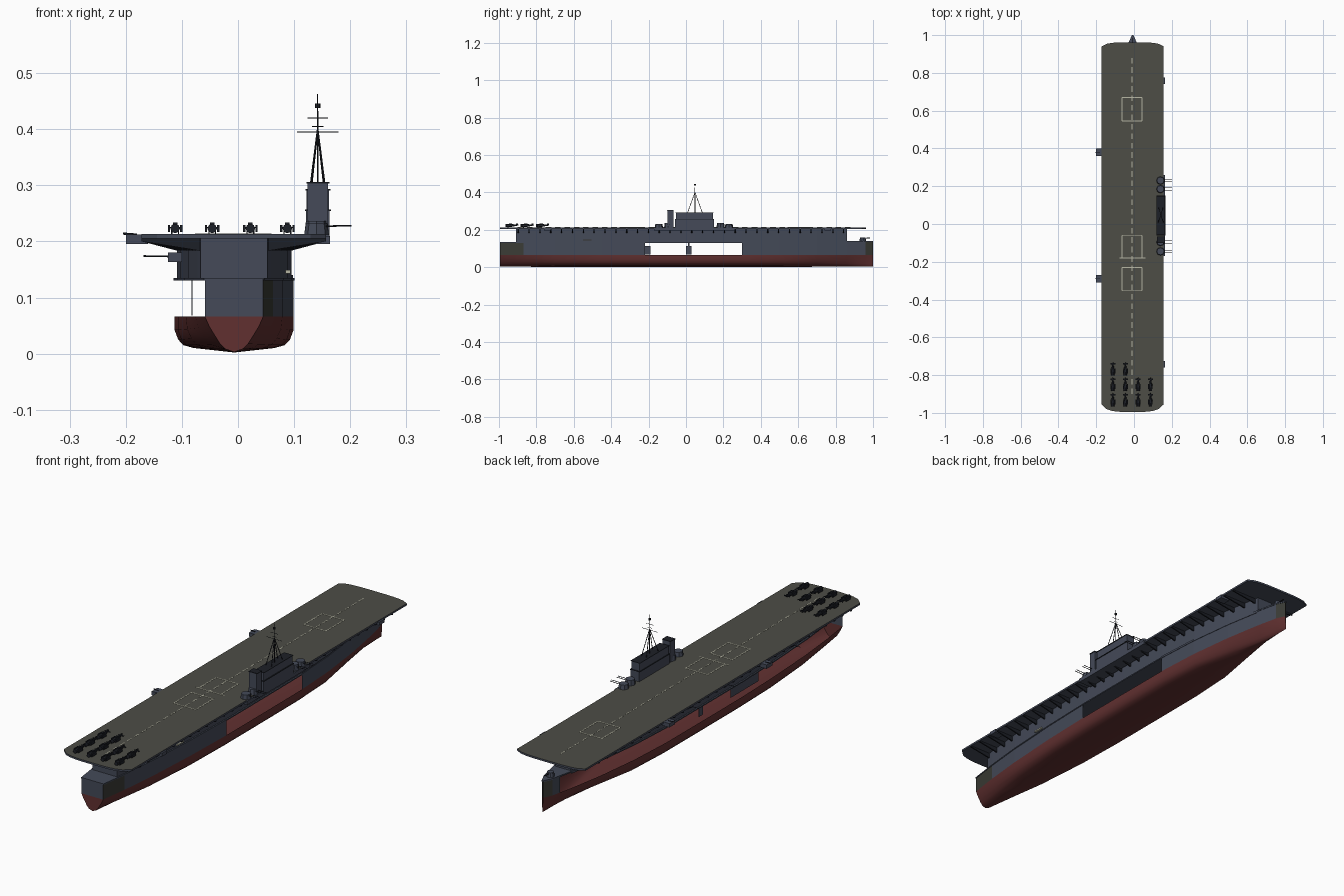
import bpy, bmesh, math
from mathutils import Vector, Matrix

cube = bpy.data.objects.get("Cube")
if cube:
    bpy.data.objects.remove(cube, do_unlink=True)

CX = -0.007          # hull centreline
DECK = 0.213         # flight deck height


def material(name, rgb):
    m = bpy.data.materials.new(name)
    m.use_nodes = True
    m.diffuse_color = (*rgb, 1)
    m.node_tree.nodes["Principled BSDF"].inputs["Base Color"].default_value = (*rgb, 1)
    return m


GREY = material("blue_grey", (0.058, 0.068, 0.098))
RED = material("hull_red", (0.12, 0.03, 0.03))
OLIVE = material("olive_grey", (0.042, 0.044, 0.036))
DECKING = material("deck_grey", (0.075, 0.075, 0.062))
DARK = material("near_black", (0.012, 0.014, 0.02))
PALE = material("pale_marking", (0.48, 0.48, 0.38))


def finish(name, bm, mats, smooth=False):
    me = bpy.data.meshes.new(name)
    bm.to_mesh(me)
    bm.free()
    for m in mats:
        me.materials.append(m)
    if smooth:
        me.shade_smooth()
        me.set_sharp_from_angle(angle=math.radians(35))
    ob = bpy.data.objects.new(name, me)
    bpy.context.collection.objects.link(ob)
    return ob


def add_box(bm, x0, x1, y0, y1, z0, z1):
    size = Matrix.Diagonal((x1 - x0, y1 - y0, z1 - z0, 1))
    mid = Matrix.Translation(((x0 + x1) / 2, (y0 + y1) / 2, (z0 + z1) / 2))
    bmesh.ops.create_cube(bm, size=1, matrix=mid @ size)


def boxes(name, mat, *dims):
    bm = bmesh.new()
    for d in dims:
        add_box(bm, *d)
    return finish(name, bm, [mat])


def add_rod(bm, a, b, r0, r1=None, sides=6):
    a, b = Vector(a), Vector(b)
    d = b - a
    m = Matrix.Translation((a + b) / 2) @ d.to_track_quat('Z', 'Y').to_matrix().to_4x4()
    bmesh.ops.create_cone(bm, cap_ends=True, segments=sides, radius1=r0,
                          radius2=r0 if r1 is None else r1, depth=d.length, matrix=m)


def add_prism(bm, outline, z0, z1):
    low = [bm.verts.new((x, y, z0)) for x, y in outline]
    high = [bm.verts.new((x, y, z1)) for x, y in outline]
    bm.faces.new(low[::-1])
    bm.faces.new(high)
    for i in range(len(low)):
        j = (i + 1) % len(low)
        bm.faces.new((low[i], low[j], high[j], high[i]))
    bmesh.ops.recalc_face_normals(bm, faces=bm.faces)


# Half-width of the hull along its length
PLAN = [(-0.995, 0.052), (-0.87, 0.069), (-0.7, 0.086), (-0.45, 0.1), (-0.22, 0.106),
        (0.05, 0.106), (0.3, 0.105), (0.5, 0.094), (0.7, 0.07), (0.86, 0.042),
        (0.96, 0.02), (1.0, 0.002)]


def half(y):
    for (ya, a), (yb, b) in zip(PLAN, PLAN[1:]):
        if y <= yb:
            return a + (b - a) * (y - ya) / (yb - ya)
    return PLAN[-1][1]


def plan_outline(y0, y1, grow=0):
    ys = [y0] + [y for y, _ in PLAN if y0 < y < y1] + [y1]
    return ([(CX + half(y) + grow, y) for y in ys]
            + [(CX - half(y) - grow, y) for y in reversed(ys)])


# Lower hull: open shell, full amidships and V-shaped at the ends
FULL = [(1, 0.066), (1, 0.042), (0.94, 0.025), (0.85, 0.015), (0.68, 0.01), (0, 0.002)]
VEE = [(1, 0.066), (0.83, 0.05), (0.62, 0.034), (0.42, 0.018), (0.24, 0.008), (0, 0.003)]
bm = bmesh.new()
rings = []
for y, w in PLAN:
    f = min(1, max(0, (w - 0.045) / 0.05))
    sec = [(a[0] * f + b[0] * (1 - f), a[1] * f + b[1] * (1 - f)) for a, b in zip(FULL, VEE)]
    sec += [(-x, z) for x, z in reversed(sec[:-1])]
    rings.append([bm.verts.new((CX + x * w, y, z)) for x, z in sec])
for r, s in zip(rings, rings[1:]):
    for i in range(len(r) - 1):
        bm.faces.new((r[i], s[i], s[i + 1], r[i + 1]))
bm.faces.new(rings[0])
bmesh.ops.recalc_face_normals(bm, faces=bm.faces)
finish("lower_hull", bm, [RED], smooth=True)


# Upper hull plating: starboard runs either side of the open bay, port at the bow
def plating(bm, side, y0, y1, top):
    ys = [y0] + [y for y, _ in PLAN if y0 < y < y1] + [y1]
    for a, b in zip(ys, ys[1:]):
        corners = ((a, 0.066), (b, 0.066), (b, top), (a, top))
        face = bm.faces.new([bm.verts.new((CX + side * half(y), y, z)) for y, z in corners])
        face.material_index = 1 if b <= -0.86 or a >= 0.95 else 0


bm = bmesh.new()
plating(bm, 1, -0.995, -0.22, 0.133)
plating(bm, 1, 0.3, 1.0, 0.14)
plating(bm, -1, 0.92, 1.0, 0.14)
w = half(-0.995)
bm.faces.new([bm.verts.new((CX + s * w, -0.995, z))
              for s, z in ((-1, 0.066), (1, 0.066), (1, 0.133), (-1, 0.133))])
finish("upper_hull_plating", bm, [GREY, OLIVE])

# Main deck, foredeck and hangar
for name, y0, y1, z0, z1, grow in (("main_deck", -0.995, 0.86, 0.13, 0.135, 0.002),
                                   ("foredeck", 0.84, 1.0, 0.135, 0.141, 0.002),
                                   ("hangar", -0.91, 0.86, 0.135, 0.206, -0.004)):
    bm = bmesh.new()
    add_prism(bm, plan_outline(y0, y1, grow), z0, z1)
    finish(name, bm, [GREY])

# Inner bay screens on the port side
boxes("bay_screens", GREY, (-0.083, -0.081, -0.38, -0.19, 0.068, 0.113),
      (-0.083, -0.081, 0.0, 0.03, 0.068, 0.113), (-0.083, -0.081, 0.01, 0.02, 0.113, 0.13))

# Flight deck with rounded ends
L, R = -0.172, 0.157
bm = bmesh.new()
outline = []
for sign, corner, bulge in ((-1, 0.955, 0.04), (1, 0.94, 0.022)):
    for i in range(13):
        t = -1 + i / 6
        x = (L + R) / 2 - sign * t * (R - L) / 2
        outline.append((x, sign * (corner + bulge * (1 - t ** 4) ** 0.7)))
add_prism(bm, outline, 0.205, DECK)
for f in bm.faces:
    f.material_index = 0 if f.normal.z > 0.5 else 1
finish("flight_deck", bm, [DECKING, GREY])

# Deck markings: centreline dashes, lift outlines and a crossing line
bm = bmesh.new()
MZ = (DECK, DECK + 0.0008)
for i in range(36):
    y = -0.9 + i * 0.05
    add_box(bm, -0.0125, -0.0085, y, y + 0.03, *MZ)
for y0, y1, h in ((0.545, 0.67, 0.053), (-0.353, -0.23, 0.053), (-0.18, -0.06, 0.053)):
    xm, t = -0.01, 0.004
    for x in (xm - h, xm + h):
        add_box(bm, x - t / 2, x + t / 2, y0, y1, *MZ)
    for y in (y0, y1):
        add_box(bm, xm - h, xm + h, y - t / 2, y + t / 2, *MZ)
add_box(bm, -0.077, 0.06, -0.182, -0.178, *MZ)
finish("deck_markings", bm, [PALE])

# Triangular brackets under the deck overhang
bm = bmesh.new()
for i in range(31):
    y = -0.9 + i * 0.058
    for side, edge in ((-1, L), (1, R)):
        inner = CX + side * (half(y) - 0.006)
        pts = [(inner, 0.183), (inner, 0.205), (edge, 0.205), (edge, 0.2)]
        a, b = ([bm.verts.new((x, y + d, z)) for x, z in pts] for d in (0, 0.006))
        bm.faces.new(a)
        bm.faces.new(b[::-1])
        for k in range(4):
            bm.faces.new((a[k], b[k], b[k - 1], a[k - 1]))
bmesh.ops.recalc_face_normals(bm, faces=bm.faces)
finish("deck_brackets", bm, [DARK])

# Side platforms
boxes("side_platforms", GREY, (-0.2, -0.16, 0.36, 0.4, 0.195, 0.212),
      (-0.2, -0.16, -0.31, -0.27, 0.195, 0.212), (0.1, 0.163, -0.17, 0.26, 0.195, 0.212),
      (0.12, 0.164, 0.74, 0.775, 0.195, 0.21), (0.12, 0.164, -0.76, -0.725, 0.195, 0.21))
boxes("ship_boat", PALE, (0.085, 0.094, -0.55, -0.505, 0.143, 0.149))

# Island with bridge, funnel and ledges
boxes("island", GREY, (0.121, 0.163, -0.058, 0.15, 0.212, 0.255),
      (0.122, 0.162, -0.054, 0.145, 0.255, 0.292), (0.124, 0.16, -0.1, -0.068, 0.212, 0.305))
boxes("island_ledges", DARK, (0.119, 0.166, -0.06, 0.15, 0.254, 0.257),
      (0.12, 0.165, -0.056, 0.147, 0.291, 0.293), (0.122, 0.163, -0.101, -0.067, 0.303, 0.306))

# Gun houses before and behind the island, with twin barrels outboard
bm, guns = bmesh.new(), bmesh.new()
for y, z in ((-0.145, 0.232), (-0.095, 0.236), (0.185, 0.236), (0.23, 0.232)):
    bmesh.ops.create_cone(bm, cap_ends=True, segments=8, radius1=0.022, radius2=0.019,
                          depth=z - 0.212, matrix=Matrix.Translation((0.14, y, (z + 0.212) / 2)))
    for d in (-0.006, 0.006):
        add_rod(guns, (0.15, y + d, 0.227), (0.202, y + d, 0.228), 0.0014)
for y in (-0.55, -0.1, 0.15):          # port gallery guns
    add_box(bm, -0.125, -0.1, y - 0.015, y + 0.015, 0.163, 0.18)
    add_rod(guns, (-0.12, y, 0.173), (-0.168, y, 0.174), 0.0014)
for y in (-0.29, 0.38):                # port platform guns
    add_rod(guns, (-0.18, y, 0.212), (-0.205, y, 0.214), 0.002)
bmesh.ops.create_cone(bm, cap_ends=True, segments=10, radius1=0.018, radius2=0.014,
                      depth=0.02, matrix=Matrix.Translation((CX, 0.945, 0.15)))
add_rod(guns, (CX, 0.945, 0.154), (CX, 0.985, 0.156), 0.0025)
finish("gun_houses", bm, [GREY])
finish("gun_barrels", guns, [DARK])

# Tripod mast with yards
bm = bmesh.new()
MX, MY = 0.142, 0.048
add_rod(bm, (MX, MY, 0.29), (MX, MY, 0.463), 0.002, 0.001)
for dx, dy in ((-0.014, -0.04), (0.014, -0.04), (-0.012, 0.04), (0.012, 0.04)):
    add_rod(bm, (MX + dx, MY + dy, 0.29), (MX, MY, 0.4), 0.0015)
for z, h in ((0.395, 0.037), (0.405, 0.01), (0.42, 0.018)):
    add_rod(bm, (MX - h, MY, z), (MX + h, MY, z), 0.001)
add_rod(bm, (MX, MY, 0.438), (MX, MY, 0.446), 0.005, sides=8)
finish("mast", bm, [DARK])


# Parked aircraft with folded wings, repeated on the after deck
def aircraft(x, y):
    bm = bmesh.new()
    z = 0.223
    add_rod(bm, (x, y - 0.034, z), (x, y - 0.008, z), 0.0085, 0.0085, 8)
    add_rod(bm, (x, y - 0.008, z), (x, y + 0.036, z + 0.002), 0.0085, 0.002, 8)
    add_box(bm, x - 0.013, x + 0.013, y + 0.024, y + 0.031, z + 0.001, z + 0.003)
    add_box(bm, x - 0.001, x + 0.001, y + 0.024, y + 0.035, z, z + 0.01)
    add_box(bm, x - 0.004, x + 0.004, y - 0.015, y + 0.003, z + 0.005, z + 0.011)
    for s in (-1, 1):
        add_box(bm, x + s * 0.011 - 0.002, x + s * 0.011 + 0.002, y - 0.024, y + 0.004, z - 0.006, z + 0.006)
        add_box(bm, x + s * 0.006 - 0.001, x + s * 0.006 + 0.001, y - 0.022, y - 0.016, DECK, z - 0.004)
    finish("parked_aircraft", bm, [DARK])


for i, x in enumerate((-0.112, -0.046, 0.022, 0.088)):
    for y in (-0.932, -0.85, -0.768)[:3 if i < 2 else 2]:
        aircraft(x, y)
